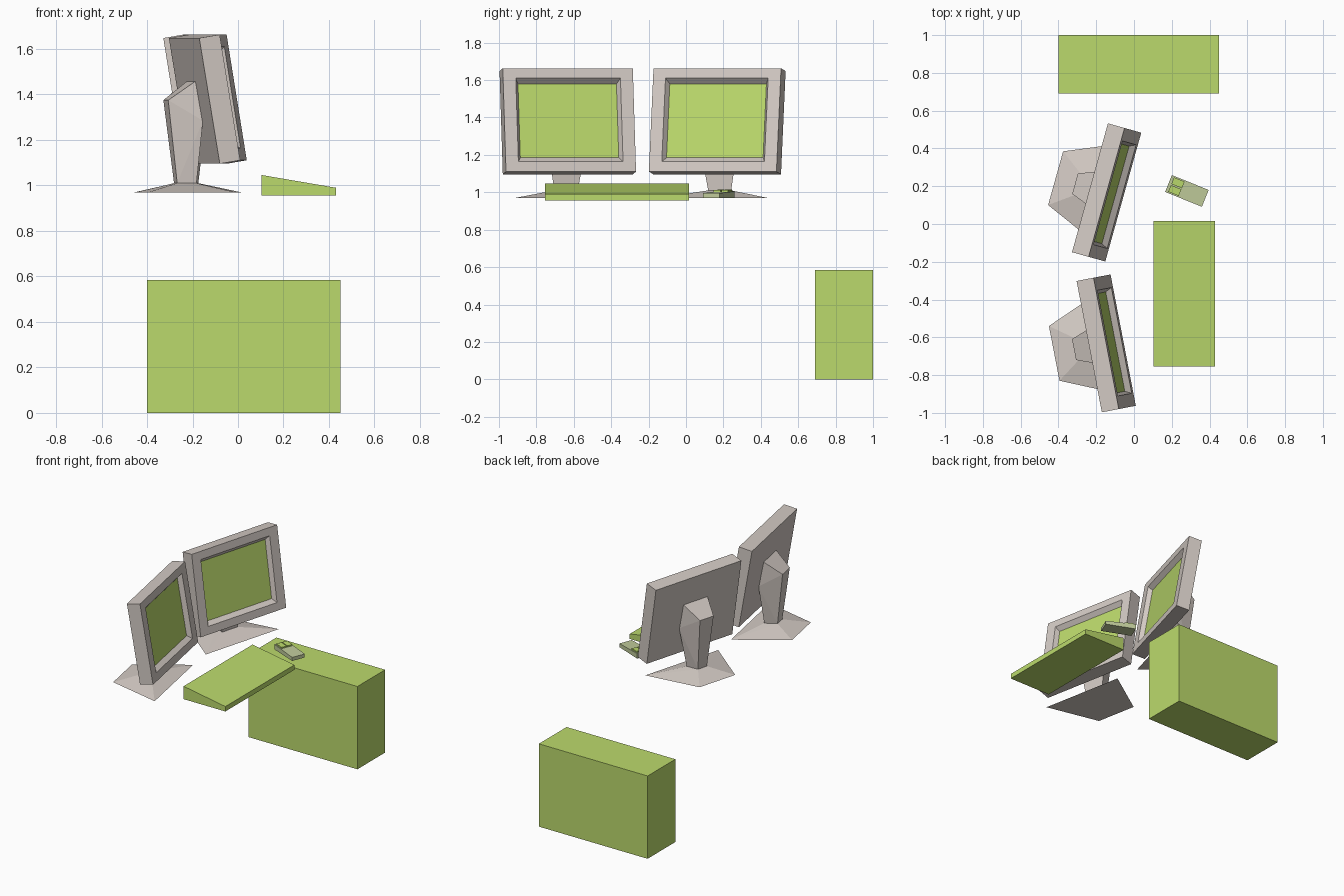
import bpy, bmesh, math
from mathutils import Matrix, Vector

if "Cube" in bpy.data.objects:
    bpy.data.objects.remove(bpy.data.objects["Cube"])


def material(name, rgb):
    m = bpy.data.materials.new(name)
    m.diffuse_color = (*rgb, 1)
    m.use_nodes = True
    m.node_tree.nodes["Principled BSDF"].inputs["Base Color"].default_value = m.diffuse_color
    return m


GREEN = material("lime_green", (0.50, 0.70, 0.15))
BEIGE = material("warm_grey", (0.65, 0.59, 0.55))
PALE = material("pale_green", (0.53, 0.60, 0.33))


def finish(bm, name, mats, matrix=Matrix()):
    bmesh.ops.recalc_face_normals(bm, faces=bm.faces)
    me = bpy.data.meshes.new(name)
    bm.to_mesh(me)
    bm.free()
    for m in mats:
        me.materials.append(m)
    ob = bpy.data.objects.new(name, me)
    ob.matrix_world = matrix
    bpy.context.collection.objects.link(ob)
    return ob


def symmetric_hull(name, mat, profile, matrix=Matrix()):
    """Convex solid from (x, z, half width) points, mirrored across y."""
    bm = bmesh.new()
    for x, z, h in profile:
        for s in (-1, 1):
            bm.verts.new((x, s * h, z))
    bmesh.ops.convex_hull(bm, input=bm.verts)
    bmesh.ops.dissolve_limit(bm, angle_limit=math.radians(1),
                             verts=bm.verts, edges=bm.edges)
    return finish(bm, name, [mat], matrix)


def wedge(name, mat, x0, x1, half, bottom, top0, top1, matrix):
    return symmetric_hull(name, mat, [(x0, bottom, half), (x1, bottom, half),
                                      (x0, top0, half), (x1, top1, half)], matrix)


def display(name, matrix):
    """Tilted case with a sloped bezel recess ending in the screen."""
    tilt = math.atan2(0.092, 0.553)
    front = Vector((math.cos(tilt), 0, math.sin(tilt)))
    up = Vector((-math.sin(tilt), 0, math.cos(tilt)))
    centre = Vector((0.326, 0, 1.387))
    # depth, half width, half height of each loop
    loops = [(-0.0925, 0.354, 0.28), (0, 0.354, 0.28),
             (0, 0.285, 0.226), (-0.03, 0.268, 0.20)]
    bm = bmesh.new()
    rings = []
    for d, w, h in loops:
        rings.append([bm.verts.new(centre + front * d + up * (b * h) + Vector((0, a * w, 0)))
                      for a, b in ((-1, -1), (1, -1), (1, 1), (-1, 1))])
    for r, q in zip(rings, rings[1:]):
        for i in range(4):
            j = (i + 1) % 4
            bm.faces.new((r[i], r[j], q[j], q[i]))
    bm.faces.new(rings[0][::-1])
    screen = bm.faces.new(rings[-1])
    screen.material_index = 1
    finish(bm, name, [BEIGE, GREEN], matrix)


# Two monitors, each turned inward
for side, x, y, yaw in (("left", -0.4225, -0.685, 10.9), ("right", -0.415, 0.2425, -15.6)):
    place = Matrix.Translation((x, y, 0)) @ Matrix.Rotation(math.radians(yaw), 4, 'Z')
    display(side + "_monitor", place)
    foot = [(0.151, 1.01, 0.037), (0.232, 1.01, 0.064)]
    symmetric_hull(side + "_stand_base", BEIGE,
                   [(0, 0.97, 0.1475), (0.36, 0.97, 0.302)] + foot, place)
    symmetric_hull(side + "_stand_neck", BEIGE,
                   foot + [(0.107, 1.375, 0.0565), (0.252, 1.285, 0.11),
                           (0.223, 1.46, 0.10)], place)

# Computer case
wedge("computer_case", GREEN, -0.40, 0.45, 0.155, 0, 0.585, 0.585,
      Matrix.Translation((0, 0.845, 0)))

# Keyboard, sloping toward the user
wedge("keyboard", GREEN, 0.103, 0.43, 0.385, 0.955, 1.046, 0.99,
      Matrix.Translation((0, -0.37, 0)))

# Mouse with two raised buttons
mouse = Matrix.Translation((0.28, 0.175, 0)) @ Matrix.Rotation(math.radians(-22), 4, 'Z')
wedge("mouse_body", PALE, -0.105, 0.105, 0.048, 0.97, 1.006, 0.995, mouse)
for side, v in (("left", 0.022), ("right", -0.022)):
    wedge(side + "_mouse_button", GREEN, -0.09, -0.03, 0.019, 0.995, 1.014, 1.011,
          mouse @ Matrix.Translation((0, v, 0)))
